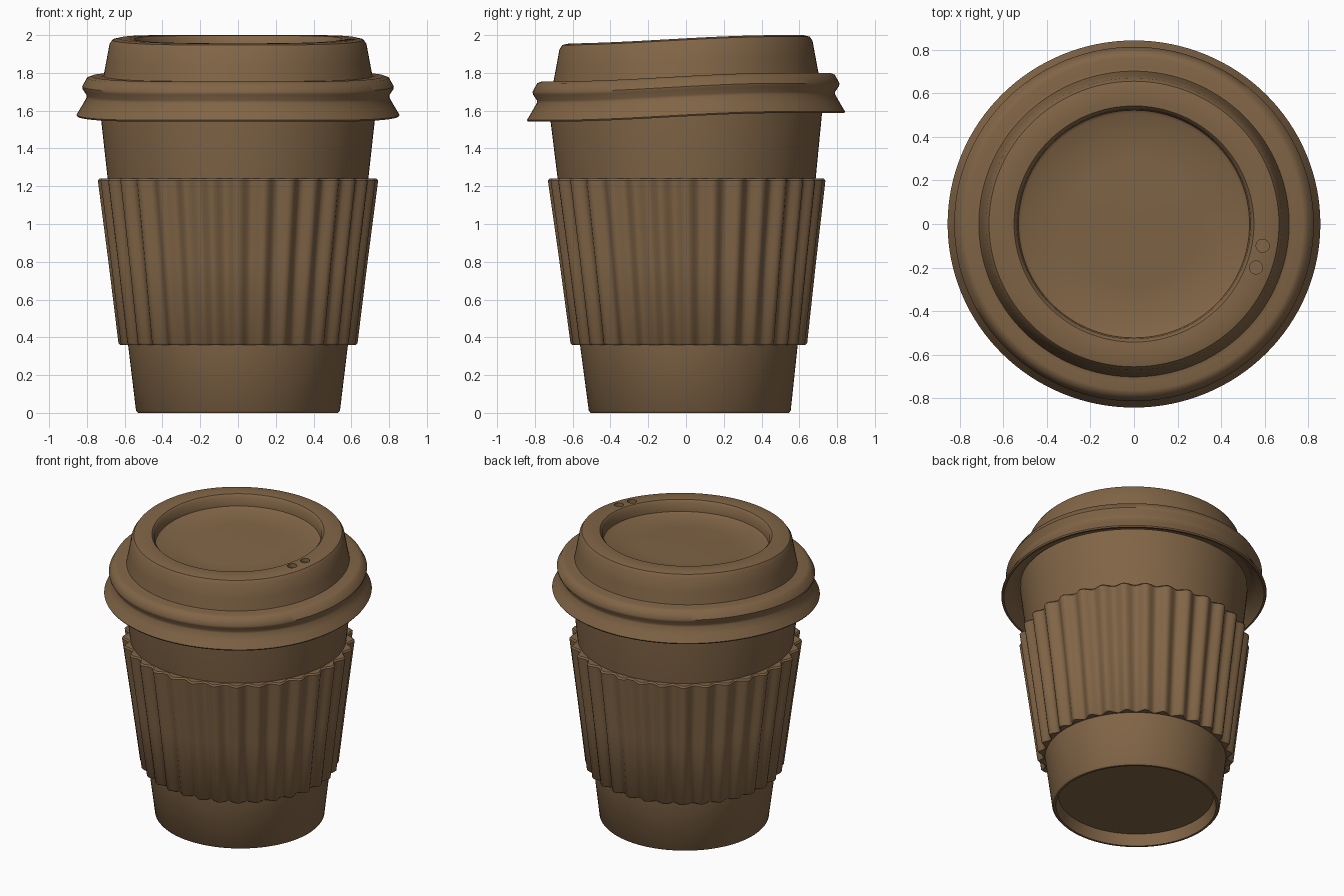
import bpy
import bmesh
import math

if "Cube" in bpy.data.objects:
    bpy.data.objects.remove(bpy.data.objects["Cube"], do_unlink=True)

# One flat colour for the whole model
brown = bpy.data.materials.new("cardboard brown")
COLOUR = (0.220, 0.130, 0.062, 1.0)
brown.use_nodes = True
brown.diffuse_color = COLOUR
brown.node_tree.nodes["Principled BSDF"].inputs["Base Color"].default_value = COLOUR


def lathe(name, profile, segments, warp, closed=False):
    """Turn (radius, height) points around z; points on the axis become poles."""
    bm = bmesh.new()
    rings = []
    for r, z in profile:
        count = segments if r > 0 else 1
        angles = [2 * math.pi * i / segments for i in range(count)]
        rings.append([bm.verts.new(warp(r, a, z)) for a in angles])
    pairs = list(zip(rings, rings[1:]))
    if closed:
        pairs.append((rings[-1], rings[0]))
    for low, high in pairs:
        for i in range(segments):
            j = (i + 1) % segments
            quad = [low[i % len(low)], low[j % len(low)],
                    high[j % len(high)], high[i % len(high)]]
            bm.faces.new(list(dict.fromkeys(quad)))
    bmesh.ops.recalc_face_normals(bm, faces=bm.faces)
    mesh = bpy.data.meshes.new(name)
    bm.to_mesh(mesh)
    bm.free()
    mesh.materials.append(brown)
    obj = bpy.data.objects.new(name, mesh)
    bpy.context.collection.objects.link(obj)
    return obj


def smooth(obj, degrees):
    bpy.ops.object.select_all(action='DESELECT')
    obj.select_set(True)
    bpy.context.view_layer.objects.active = obj
    bpy.ops.object.shade_smooth_by_angle(angle=math.radians(degrees))


# The cup leans forward very slightly towards the top
def cup_warp(r, a, z):
    lean = 0.02 * (1 - z / 1.5)
    return (r * math.cos(a), r * math.sin(a) * 0.99 + lean, z)


# Sleeve ribs: thirty-two soft waves on the outer skin only
RIBS = 32


def sleeve_warp(r, a, z):
    outer = r > 0.57 + 0.125 * (z - 0.36)
    wave = 0.018 * math.cos(RIBS * a) if outer else 0
    return cup_warp(r + wave, a, z)


# The lid rises gently from the front to the back
def lid_rise(y):
    t = min(max((y + 0.7) / 1.2, 0), 1)
    return 0.045 * (t * t * (3 - 2 * t) - 1)


def lid_warp(r, a, z):
    y = r * math.sin(a) * 0.985
    return (r * math.cos(a), y, z + lid_rise(y))


# Cup body with a recessed base
cup = lathe("cup_body", [
    (0, 0.08), (0.50, 0.08), (0.515, 0.0), (0.53, 0.0), (0.54, 0.012),
    (0.582, 0.36), (0.69, 1.24), (0.73, 1.60), (0.73, 1.64), (0, 1.64),
], 128, cup_warp)
smooth(cup, 35)

# Corrugated sleeve
sleeve = lathe("ribbed_sleeve", [
    (0.56, 0.36), (0.605, 0.36), (0.615, 0.37), (0.668, 0.80),
    (0.724, 1.23), (0.715, 1.24), (0.67, 1.24),
], RIBS * 8, sleeve_warp, closed=True)
smooth(sleeve, 40)

# Lid: recessed top, raised dome, grooved rim and hollow underside
lid = lathe("lid", [
    (0, 1.91), (0.30, 1.91), (0.515, 1.91), (0.53, 1.92), (0.535, 1.98),
    (0.55, 1.997), (0.58, 2.0), (0.63, 2.0), (0.665, 1.992), (0.68, 1.97),
    (0.697, 1.88), (0.712, 1.80), (0.73, 1.796), (0.775, 1.80),
    (0.80, 1.79), (0.825, 1.745), (0.822, 1.73), (0.802, 1.70),
    (0.802, 1.685), (0.825, 1.645), (0.855, 1.595), (0.85, 1.587),
    (0.838, 1.587), (0.79, 1.65), (0.74, 1.675), (0, 1.675),
], 128, lid_warp)

# Sip and vent dimples cut into the raised edge
for x, y in ((0.59, -0.10), (0.56, -0.20)):
    bpy.ops.mesh.primitive_cylinder_add(
        vertices=24, radius=0.03, depth=0.05,
        location=(x, y, 2.0 + lid_rise(y)))
    cutter = bpy.context.object
    cutter.name = "dimple_cutter"
    cutter.hide_render = True
    cutter.data.materials.append(brown)
    cut = lid.modifiers.new("dimple", 'BOOLEAN')
    cut.operation = 'DIFFERENCE'
    cut.solver = 'EXACT'
    cut.object = cutter
    bpy.ops.object.select_all(action='DESELECT')
    lid.select_set(True)
    bpy.context.view_layer.objects.active = lid
    bpy.ops.object.modifier_apply(modifier=cut.name)
    bpy.data.objects.remove(cutter, do_unlink=True)
smooth(lid, 40)
